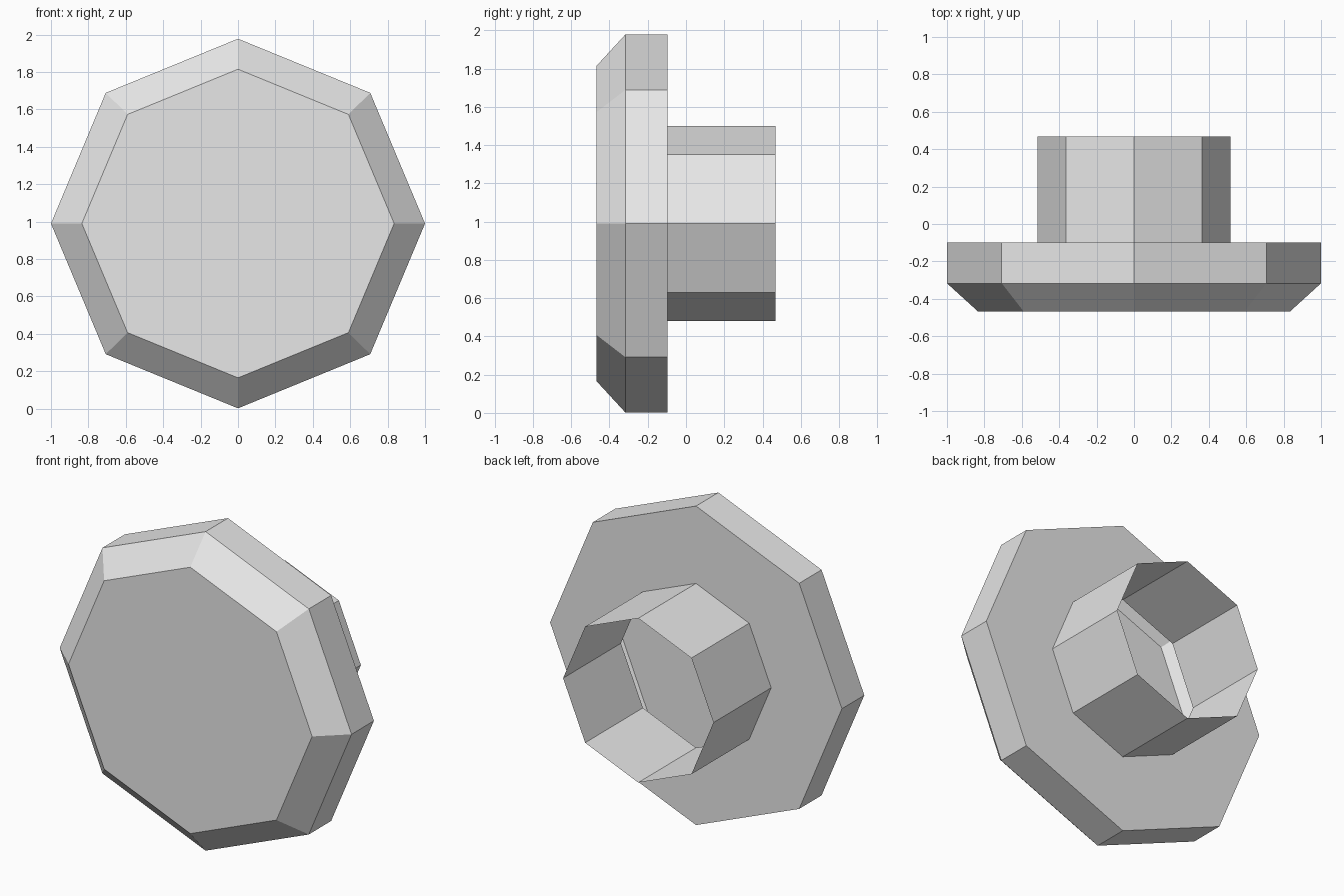
import bpy
import bmesh
from math import cos, sin, tau

cube = bpy.data.objects.get("Cube")
if cube:
    bpy.data.objects.remove(cube, do_unlink=True)

SIDES = 8
CENTRE_Z = 0.99
SQUASH_Z = 0.988

grey = bpy.data.materials.new("light_grey")
grey.use_nodes = True
grey.diffuse_color = (0.8, 0.8, 0.8, 1)
grey.node_tree.nodes["Principled BSDF"].inputs["Base Color"].default_value = (0.8, 0.8, 0.8, 1)


def octagonal_shell(name, profile, cap_front=False):
    """Sweep a (radius, y) profile round the y axis, with a corner at the top."""
    bm = bmesh.new()
    rings = []
    for radius, y in profile:
        angles = [tau * i / SIDES for i in range(SIDES)]
        rings.append([bm.verts.new((radius * cos(a), y,
                                    CENTRE_Z + SQUASH_Z * radius * sin(a)))
                      for a in angles])
    for near, far in zip(rings, rings[1:]):
        for i in range(SIDES):
            j = (i + 1) % SIDES
            bm.faces.new((near[i], far[i], far[j], near[j]))
    if cap_front:
        bm.faces.new(rings[0])
    # Profiles run front to back, so this winding faces outwards
    mesh = bpy.data.meshes.new(name)
    bm.to_mesh(mesh)
    bm.free()
    mesh.materials.append(grey)
    obj = bpy.data.objects.new(name, mesh)
    bpy.context.collection.objects.link(obj)
    return obj


STEM_RADIUS = 0.515
BACK_Y = -0.098

# Hollow head: flat front, chamfer, rim, and a back with an opening for the stem
octagonal_shell("knob_head", [(0.835, -0.467), (1.0, -0.317),
                              (1.0, BACK_Y), (STEM_RADIUS, BACK_Y)], cap_front=True)

# Thin open tube behind the head
octagonal_shell("stem_tube", [(STEM_RADIUS, BACK_Y), (STEM_RADIUS, 0.467)])
